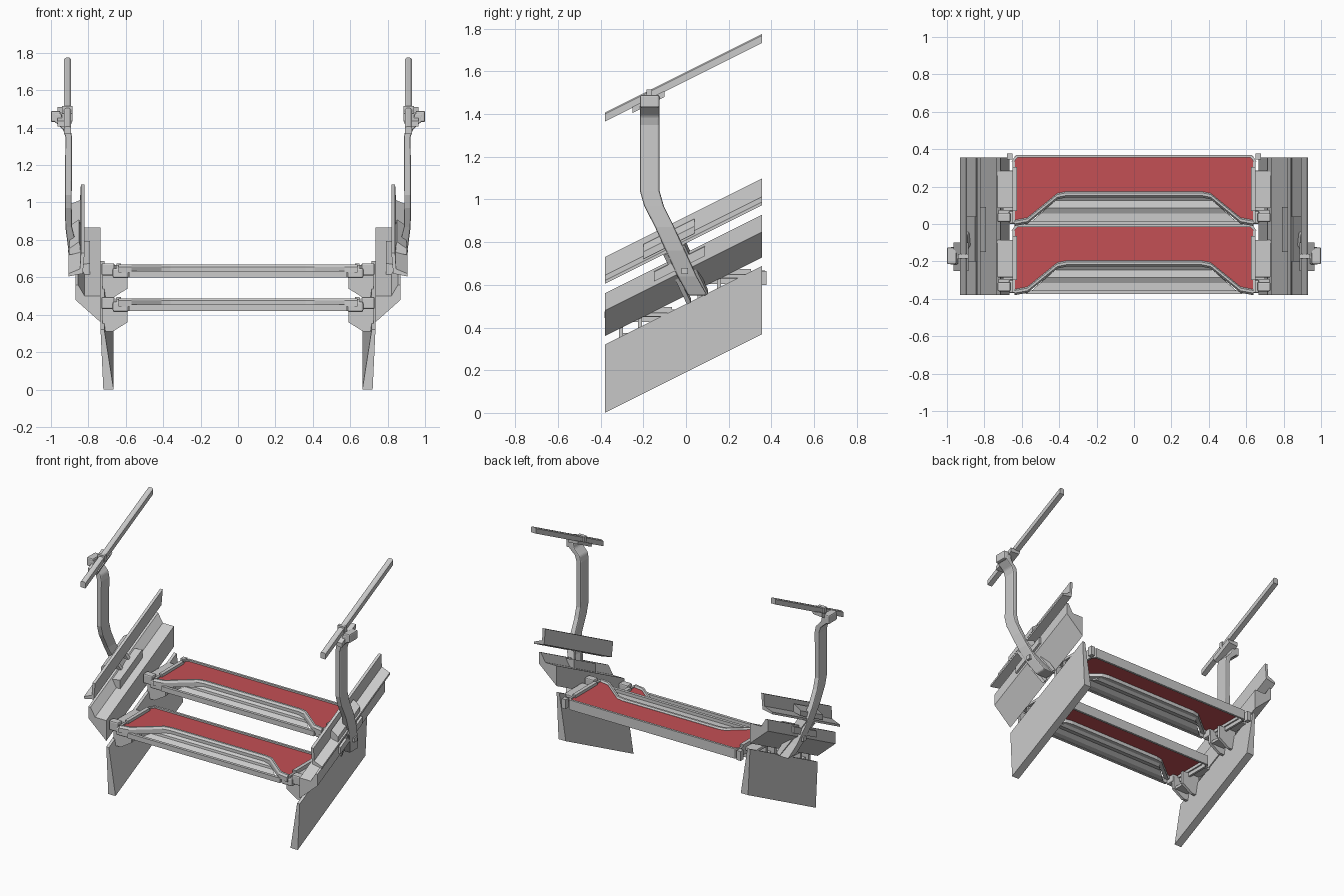
import bpy, bmesh
from mathutils import Vector

S = 0.5                      # stair slope
Y0, Y1 = -0.38, 0.355        # side part ends
RISE = Vector((0, Y1 - Y0, (Y1 - Y0) * S))


def finish(name, bm, mirror=True, mat=None, bevel=0):
    bmesh.ops.recalc_face_normals(bm, faces=bm.faces)
    me = bpy.data.meshes.new(name)
    bm.to_mesh(me)
    bm.free()
    ob = bpy.data.objects.new(name, me)
    bpy.context.collection.objects.link(ob)
    if bevel:
        b = ob.modifiers.new("bevel", 'BEVEL')
        b.width, b.segments = bevel, 2
    if mirror:
        ob.modifiers.new("mirror", 'MIRROR')
    if mat:
        me.materials.append(mat)
    return ob


def extrude(name, pts, vec, **kw):
    bm = bmesh.new()
    face = bm.faces.new([bm.verts.new(p) for p in pts])
    new = bmesh.ops.extrude_face_region(bm, geom=[face], use_keep_orig=True)["geom"]
    bmesh.ops.translate(bm, vec=vec, verts=[v for v in new if isinstance(v, bmesh.types.BMVert)])
    return finish(name, bm, **kw)


def sloped(name, section, y0=Y0, y1=Y1):
    """xz section (heights given at the front end) run along the stair slope"""
    pts = [(x, y0, z + (y0 - Y0) * S) for x, z in section]
    return extrude(name, pts, Vector((0, y1 - y0, (y1 - y0) * S)))


def box(name, x, y, z, **kw):
    pts = [(x[0], y[0], z[0]), (x[1], y[0], z[0]), (x[1], y[0], z[1]), (x[0], y[0], z[1])]
    return extrude(name, pts, Vector((0, y[1] - y[0], 0)), **kw)


def loft(name, rings, **kw):
    bm = bmesh.new()
    vr = [[bm.verts.new(p) for p in r] for r in rings]
    n = len(vr[0])
    for a, b in zip(vr, vr[1:]):
        for i in range(n):
            j = (i + 1) % n
            bm.faces.new((a[i], a[j], b[j], b[i]))
    bm.faces.new(vr[0])
    bm.faces.new(vr[-1][::-1])
    return finish(name, bm, **kw)


red = bpy.data.materials.new("tread_red")
red.diffuse_color = (0.55, 0.08, 0.09, 1)

# Skirt panels below the treads
sloped("skirt_panel", [(0.665, 0.0), (0.72, 0.0), (0.735, 0.32), (0.715, 0.32)])

# Stringer troughs with slanted undersides and raised outer lip
sloped("stringer", [(0.735, 0.36), (0.87, 0.48), (0.87, 0.56), (0.855, 0.56),
                    (0.82, 0.5), (0.735, 0.5)])

# Upper guard strips with outward flange
sloped("guard_strip", [(0.82, 0.73), (0.84, 0.73), (0.845, 0.645), (0.905, 0.62),
                       (0.905, 0.605), (0.83, 0.62)])

# Handrails
sloped("handrail", [(0.893, 1.365), (0.93, 1.365), (0.93, 1.4), (0.92, 1.407),
                    (0.903, 1.407), (0.893, 1.4)])

# Bent posts: centre, half thickness along x, half width along y
path = [(0.80, 0.055, 0.55, 0.045, 0.045), (0.845, 0.005, 0.64, 0.035, 0.045),
        (0.885, -0.05, 0.76, 0.024, 0.045), (0.905, -0.10, 0.87, 0.018, 0.045),
        (0.907, -0.15, 0.97, 0.018, 0.046), (0.907, -0.17, 1.04, 0.018, 0.046),
        (0.905, -0.17, 1.35, 0.018, 0.046), (0.915, -0.17, 1.39, 0.02, 0.046),
        (0.96, -0.17, 1.435, 0.024, 0.046), (0.965, -0.17, 1.475, 0.022, 0.046)]
post = loft("handrail_post", [[(x - a, y - b, z), (x + a, y - b, z), (x + a, y + b, z),
                               (x - a, y + b, z)] for x, y, z, a, b in path], bevel=0.008)

# Handrail clamp on top of each post
box("post_cap", (0.95, 1.0), (-0.215, -0.125), (1.43, 1.49), bevel=0.008)
sloped("rail_saddle", [(0.895, 1.345), (0.965, 1.34), (0.965, 1.37), (0.885, 1.37)], -0.25, -0.1)
box("rail_clamp_pin", (0.885, 0.94), (-0.185, -0.16), (1.475, 1.515))

# Brackets tying the post to the guard strip and stringer
sloped("guard_bracket", [(0.835, 0.645), (0.9, 0.63), (0.9, 0.665), (0.85, 0.7)], -0.2, 0.04)
sloped("stringer_bracket", [(0.79, 0.5), (0.885, 0.5), (0.885, 0.545), (0.79, 0.56)], -0.15, 0.09)
for y in (-0.045, 0.035):
    extrude("post_foot_rib", [(0.76, y + 0.05, 0.55 + y * S), (0.78, y + 0.05, 0.53 + y * S),
                              (0.91, y - 0.06, 0.76 + y * S), (0.86, y - 0.06, 0.79 + y * S)],
            Vector((0, 0.018, 0.009)))
box("post_cross_bolt", (0.76, 0.9), (-0.02, 0.01), (0.65, 0.68))

# Two treads
for tag, y, z in (("lower", -0.375, 0.42), ("upper", -0.005, 0.60)):
    def P(px, py, pz):
        return (px, y + py, z + pz)

    # Red tread plate with notched front
    extrude(tag + "_tread", [P(-0.64, 0.01, 0.05), P(-0.59, 0.01, 0.05), P(-0.4, 0.16, 0.05),
                             P(0.4, 0.16, 0.05), P(0.59, 0.01, 0.05), P(0.64, 0.01, 0.05),
                             P(0.64, 0.365, 0.05), P(-0.64, 0.365, 0.05)],
            Vector((0, 0, 0.006)), mirror=False, mat=red)
    # Rear rail with rounded returns
    extrude(tag + "_rear_rail", [P(-0.655, 0.34, 0), P(-0.63, 0.375, 0), P(0.63, 0.375, 0),
                                 P(0.655, 0.34, 0), P(0.64, 0.34, 0), P(0.622, 0.36, 0),
                                 P(-0.622, 0.36, 0), P(-0.64, 0.34, 0)],
            Vector((0, 0, 0.067)), mirror=False)
    # Bent front tube around the notch
    cx = [(-0.64, 0.012), (-0.57, 0.025), (-0.41, 0.155), (-0.36, 0.165),
          (0.36, 0.165), (0.41, 0.155), (0.57, 0.025), (0.64, 0.012)]
    sec = [(-0.018, 0.025), (-0.018, 0.055), (-0.007, 0.068), (0.007, 0.068),
           (0.014, 0.058), (0.014, 0.025)]
    loft(tag + "_front_tube", [[P(px, py + dy, dz) for dy, dz in sec] for px, py in cx],
         mirror=False)
    # Stepped tray filling the notch
    tray = [(0.155, 0.04, 0.4), (0.13, 0.022, 0.42), (0.09, 0.028, 0.465),
            (0.06, 0.012, 0.5), (0.02, 0.012, 0.545)]
    bm = bmesh.new()
    rows = [[bm.verts.new(P(s * w, py, pz)) for s in (-1, 1)] for py, pz, w in tray]
    for a, b in zip(rows, rows[1:]):
        bm.faces.new((a[0], a[1], b[1], b[0]))
    ob = finish(tag + "_front_tray", bm, mirror=False)
    ob.modifiers.new("thickness", 'SOLIDIFY').thickness = 0.01
    box(tag + "_front_lip", (-0.58, 0.58), (y, y + 0.02), (z, z + 0.034), mirror=False)
    # End flange, mounting plate and front knuckle
    box(tag + "_end_flange", (0.635, 0.65), (y + 0.01, y + 0.34), (z + 0.005, z + 0.064))
    box(tag + "_mount_plate", (0.645, 0.73), (y + 0.09, y + 0.29), (z + 0.03, z + 0.05), bevel=0.004)
    box(tag + "_mount_lip", (0.625, 0.65), (y + 0.075, y + 0.31), (z + 0.03, z + 0.075))
    box(tag + "_knuckle", (0.585, 0.67), (y + 0.005, y + 0.075), (z - 0.005, z + 0.05), bevel=0.01)
    box(tag + "_knuckle_bolt", (0.66, 0.73), (y + 0.015, y + 0.065), (z + 0.01, z + 0.075), bevel=0.008)
    # Hanging gussets
    for gy in (0.06, 0.15):
        extrude(tag + "_gusset", [P(0.59, gy, 0.03), P(0.725, gy, 0.03), P(0.725, gy, -0.11),
                                  P(0.67, gy, -0.11), P(0.59, gy, -0.06)], Vector((0, 0.02, 0)))
    box(tag + "_gusset_web", (0.6, 0.7), (y + 0.07, y + 0.16), (z - 0.065, z - 0.045))

# Small rear hook plates past the skirt
box("rear_hook", (0.65, 0.68), (0.345, 0.378), (0.6, 0.665))
